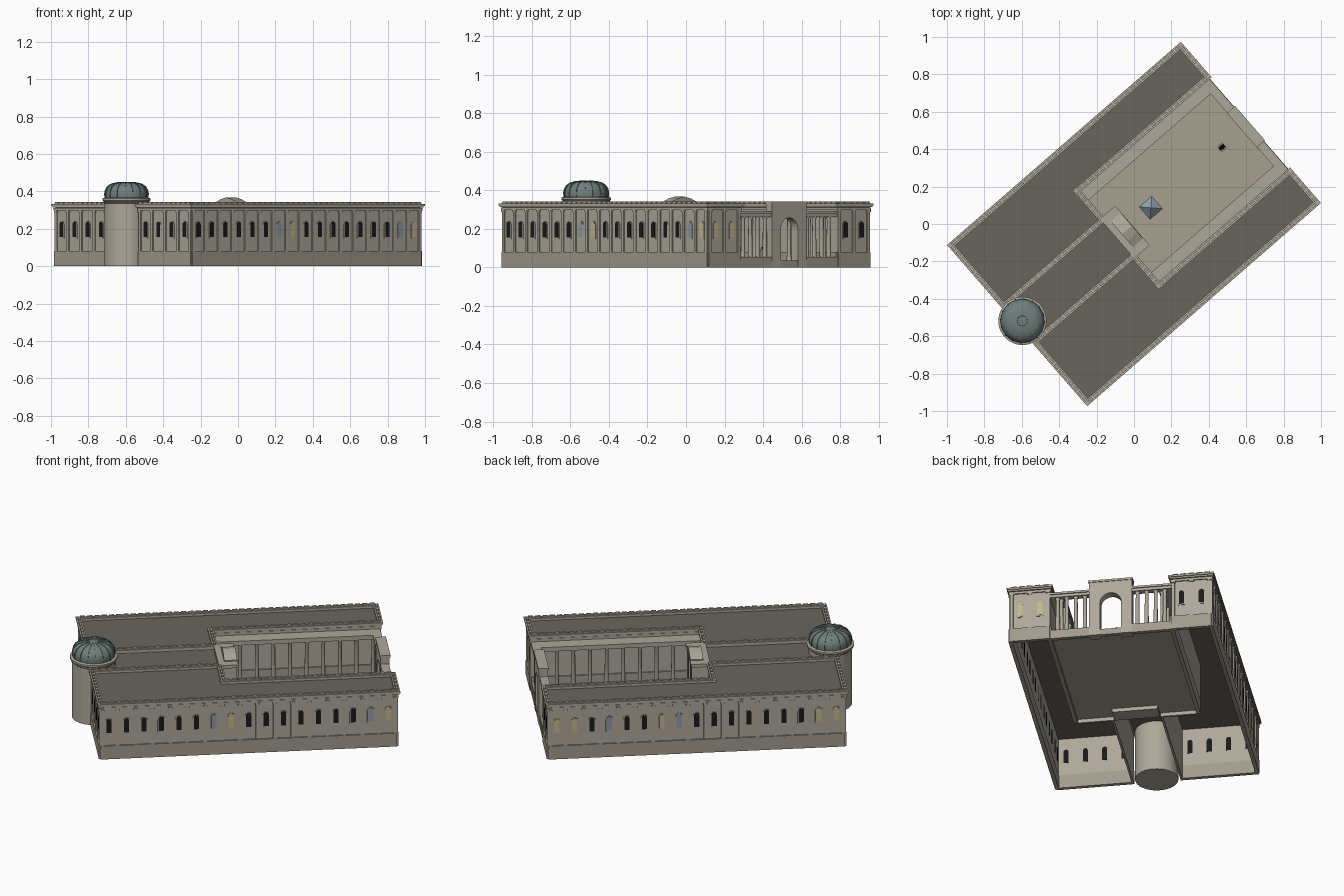
import bpy, bmesh, math, random
from mathutils import Vector, Matrix

if "Cube" in bpy.data.objects:
    bpy.data.objects.remove(bpy.data.objects["Cube"])

random.seed(4)
ROT = Matrix.Rotation(math.radians(41), 4, 'Z')   # plan is turned on the grid
L, H, COURT_V, COURT_U, COR = .812, .555, .335, -.115, .128
COLORS = {
    "stone": (.42, .39, .32), "base": (.36, .33, .27), "roof": (.14, .13, .11),
    "floor": (.38, .35, .27), "dome": (.16, .21, .20), "glass": (.30, .38, .46),
    "black": (.01, .01, .01), "warm": (.55, .48, .26), "cool": (.28, .32, .40),
}
MATS, PARTS = {}, {}
for k, c in COLORS.items():
    MATS[k] = bpy.data.materials.new(k)
    MATS[k].diffuse_color = (*c, 1)


def part(name, mat):
    if name not in PARTS:
        PARTS[name] = (bmesh.new(), mat)
    return PARTS[name][0]


def prism(bm, pts, o0, o1, p=(0, 0), d=(1, 0), n=(0, 1)):
    """Extrude a profile of (along d, height) from o0 to o1 along n."""
    rings = [[bm.verts.new((p[0] + s*d[0] + o*n[0], p[1] + s*d[1] + o*n[1], z))
              for s, z in pts] for o in (o0, o1)]
    bm.faces.new(rings[0])
    bm.faces.new(rings[1][::-1])
    k = len(pts)
    for i in range(k):
        j = (i + 1) % k
        bm.faces.new((rings[0][i], rings[0][j], rings[1][j], rings[1][i]))


def block(bm, s0, s1, o0, o1, z0, z1, **frame):
    prism(bm, [(s0, z0), (s1, z0), (s1, z1), (s0, z1)], o0, o1, **frame)


def arch(c, half, z0, spring, n=8):
    """Arched opening outline, left foot over the top to right foot."""
    curve = [(c - half*math.cos(math.pi*i/n), spring + half*math.sin(math.pi*i/n))
             for i in range(n + 1)]
    return [(c - half, z0)] + curve + [(c + half, z0)]


def lathe(bm, u, v, prof, n):
    rings = [[bm.verts.new((u + r*math.cos(2*math.pi*i/n), v + r*math.sin(2*math.pi*i/n), z))
              for i in range(n)] for r, z in prof]
    for a, b in zip(rings, rings[1:]):
        for i in range(n):
            bm.faces.new((a[i], a[(i+1) % n], b[(i+1) % n], b[i]))
    bm.faces.new(rings[0][::-1])
    bm.faces.new(rings[-1])


def wall(p, q, n, windows, bays, plinth=True):
    """Wall from p to q with outward normal n, plinth, pilasters, windows and cornice."""
    dv = Vector(q) - Vector(p)
    ln = dv.length
    f = dict(p=p, d=tuple(dv / ln), n=n)
    block(part("walls", "stone"), 0, ln, -.012, 0, 0, .31, **f)
    if plinth:
        block(part("plinths", "base"), 0, ln, -.014, .008, 0, .08, **f)
    trim = part("cornices", "stone")
    block(trim, -.006, ln + .006, -.012, .007, .297, .31, **f)
    block(trim, -.011, ln + .011, -.012, .011, .313, .322, **f)
    block(trim, -.016, ln + .016, -.014, .016, .322, .333, **f)
    # blocky balustrade on top of the cornice
    k = max(2, round(ln / .04))
    for i in range(k):
        s = ln * (i + .5) / k
        block(trim, s - .014, s + .014, -.006, .008, .333, .342, **f)
    block(trim, 0, ln, -.003, .005, .333, .338, **f)
    if not bays:
        return
    step = ln / bays
    for i in range(bays + 1):
        s = min(max(i * step, .010), ln - .010)
        block(part("pilasters", "stone"), s - .009, s + .009, -.002, .006, .078, .298, **f)
        block(part("pilasters", "stone"), s - .012, s + .012, -.002, .009, .288, .299, **f)
    for i in range(bays if windows else 0):
        s = (i + .5) * step
        kind = random.choices(("black", "warm", "cool"), (8, 1, 1))[0]
        prism(part("window_surrounds", "stone"), arch(s, .020, .148, .222), -.002, .003, **f)
        prism(part("windows_" + kind, kind), arch(s, .014, .155, .224), -.0135, .0045, **f)


# two mirrored wings, each an L-shaped shell open underneath
roof = part("flat_roofs", "roof")
for m in (-1, 1):
    wall((-L, m*H), (L, m*H), (0, m), True, 17)
    wall((L, m*H), (L, m*COURT_V), (1, 0), True, 2)
    wall((COURT_U, m*COURT_V), (L, m*COURT_V), (0, -m), False, 0)
    wall((COURT_U, m*COURT_V), (COURT_U, m*COR), (1, 0), False, 2, False)
    wall((-L, m*COR), (COURT_U, m*COR), (0, -m), False, 0, False)
    wall((-L, m*COR), (-L, m*H), (-1, 0), True, 4)
    lo, hi = sorted((m*COURT_V, m*H))
    block(roof, -L, L, lo, hi, .306, .318)
    lo, hi = sorted((m*COR, m*COURT_V))
    block(roof, -L, COURT_U, lo, hi, .306, .318)

    # courtyard side colonnade with its lower entablature
    ent = part("court_entablature", "stone")
    lo, hi = sorted((m*.262, m*COURT_V))
    block(ent, COURT_U, L - .01, lo, hi, .262, .28)
    lo, hi = sorted((m*.256, m*COURT_V))
    block(ent, COURT_U, L - .005, lo, hi, .28, .29)
    cols = part("court_columns", "stone")
    for i in range(10):
        u = -.05 + i * .091
        lathe(cols, u, m*.278, [(.016, .03), (.016, .055), (.011, .055), (.010, .25), (.015, .263)], 10)

    # open screen of columns beside the gate
    lo, hi = sorted((m*.11, m*COURT_V))
    block(ent, .772, .808, lo, hi, .262, .278)
    block(ent, .766, .814, lo, hi, .278, .29)
    block(part("screen_base", "base"), .768, .812, lo, hi, .03, .055)
    for i in range(4):
        lathe(cols, .79, m*(.145 + i*.05), [(.012, .05), (.010, .25), (.014, .263)], 10)

# roof over the passage between the wings
block(roof, -L, COURT_U, -COR, COR, .300, .310)

# courtyard floor and its front edge
block(part("courtyard_floor", "floor"), COURT_U, L, -COURT_V, COURT_V, .022, .035)
block(part("plinths", "base"), L - .02, L + .004, -COURT_V, COURT_V, 0, .035)

# arched gate at the open end
end = dict(d=(0, 1), n=(1, 0))
gate = part("gate", "stone")
prism(gate, [(-.118, .0)] + arch(0, .058, .0, .20, 14) + [(.118, .0), (.118, .33), (-.118, .33)],
      .768, .818, **end)
block(gate, -.122, .122, .764, .822, .33, .342, **end)

# entrance block facing the courtyard, with a low pediment
ent_b = part("entrance_block", "stone")
block(ent_b, -.125, .125, COURT_U - .005, -.028, 0, .312, **end)
block(ent_b, -.133, .133, COURT_U - .005, -.019, .312, .323, **end)
block(ent_b, -.14, .14, COURT_U - .005, -.012, .323, .334, **end)
prism(part("pediment", "stone"), [(-.09, .334), (.09, .334), (.09, .340), (.045, .358),
      (0, .368), (-.045, .358), (-.09, .340)], -.085, -.014, **end)
prism(part("entrance_door", "black"), arch(0, .035, .035, .17), -.03, -.026, **end)
for v in (-.11, -.055, .055, .11):
    block(part("pilasters", "stone"), v - .011, v + .011, -.03, -.018, .035, .312, **end)

# round tower with ribbed dome
TU = -.79
lathe(part("round_tower", "stone"), TU, 0,
      [(.118, 0), (.118, .335), (.124, .34), (.124, .347), (.129, .352), (.129, .362), (.118, .366)], 40)
dome = [(.114, .362), (.117, .385), (.113, .405), (.102, .424), (.083, .438),
        (.055, .446), (.025, .449), (.004, .450)]
lathe(part("dome", "dome"), TU, 0, dome, 32)
for i in range(16):
    a = 2 * math.pi * i / 16
    outer = [(r + .003, z + .002) for r, z in dome[:-1]]
    inner = [(r - .004, z - .004) for r, z in dome[:-1]]
    prism(part("dome_ribs", "dome"), outer + inner[::-1], -.003, .003,
          p=(TU, 0), d=(math.cos(a), math.sin(a)), n=(-math.sin(a), math.cos(a)))

# glass pyramid in the courtyard
pyr = part("glass_pyramid", "glass")
pu, pv = .125, .006
lathe(pyr, pu, pv, [(.063, .034), (.001, .085)], 4)
for vert in pyr.verts:   # square it to the courtyard axes
    vert.co.xy = Vector((pu, pv)) + Matrix.Rotation(math.radians(45), 2) @ (vert.co.xy - Vector((pu, pv)))

# small statue on a pedestal
su, sv = .624, .001
block(part("statue_pedestal", "base"), su - .018, su + .018, sv - .018, sv + .018, .034, .095)
statue = part("statue", "black")
block(statue, su - .016, su + .016, sv - .010, sv + .010, .095, .105)
lathe(statue, su, sv, [(.012, .105), (.010, .125), (.005, .137), (.007, .144), (.002, .151)], 8)

# turn every part into an object
for name, (bm, mat) in PARTS.items():
    bmesh.ops.recalc_face_normals(bm, faces=bm.faces)
    bmesh.ops.transform(bm, matrix=ROT, verts=bm.verts)
    me = bpy.data.meshes.new(name)
    bm.to_mesh(me)
    bm.free()
    me.materials.append(MATS[mat])
    ob = bpy.data.objects.new(name, me)
    bpy.context.collection.objects.link(ob)
    if name in ("round_tower", "dome", "court_columns"):
        bpy.ops.object.select_all(action='DESELECT')
        ob.select_set(True)
        bpy.context.view_layer.objects.active = ob
        bpy.ops.object.shade_smooth_by_angle(angle=math.radians(40))

for m in bpy.data.materials:
    if m.users and not m.is_grease_pencil:
        m.use_nodes = True
        m.node_tree.nodes["Principled BSDF"].inputs["Base Color"].default_value = m.diffuse_color
